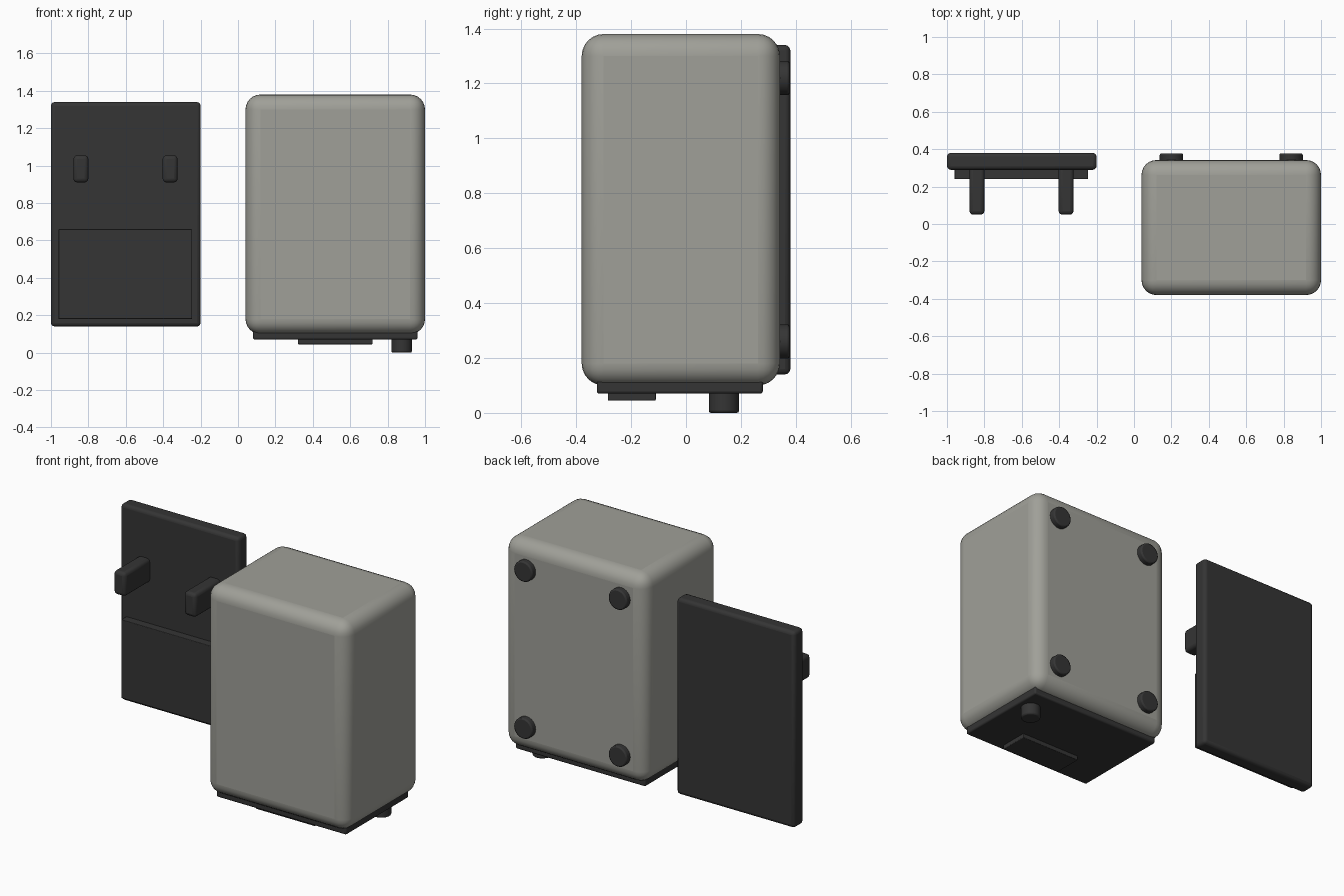
import bpy
import math
from mathutils import Vector

old = bpy.data.objects.get("Cube")
if old:
    bpy.data.objects.remove(old, do_unlink=True)


def material(name, rgb):
    mat = bpy.data.materials.new(name)
    mat.use_nodes = True
    color = (*rgb, 1.0)
    mat.diffuse_color = color
    mat.node_tree.nodes["Principled BSDF"].inputs["Base Color"].default_value = color
    return mat


GREY = material("warm grey", (0.35, 0.35, 0.315))
BLACK = material("charcoal", (0.035, 0.035, 0.035))


def finish(obj, name, mat, bevel, segments):
    obj.name = name
    obj.data.materials.append(mat)
    mod = obj.modifiers.new("Rounded edges", "BEVEL")
    mod.width = bevel
    mod.segments = segments
    mod.limit_method = "ANGLE"
    bpy.ops.object.shade_smooth_by_angle(angle=math.radians(40))


def box(name, low, high, mat, bevel, segments=3):
    low, high = Vector(low), Vector(high)
    bpy.ops.mesh.primitive_cube_add(size=1, location=(low + high) / 2)
    obj = bpy.context.object
    obj.scale = high - low
    bpy.ops.object.transform_apply(location=False, rotation=False, scale=True)
    finish(obj, name, mat, bevel, segments)


def disc(name, center, radius, depth, mat, tilt=0.0):
    bpy.ops.mesh.primitive_cylinder_add(vertices=32, radius=radius, depth=depth,
                                        location=center, rotation=(tilt, 0, 0))
    finish(bpy.context.object, name, mat, 0.008, 2)


# Rounded main housing
box("housing", (0.04, -0.38, 0.10), (1.0, 0.342, 1.38), GREY, 0.08, 6)

# Underside: base plate, recess cover and round connector
box("base_plate", (0.08, -0.325, 0.07), (0.96, 0.28, 0.13), BLACK, 0.01)
box("base_cover", (0.32, -0.285, 0.045), (0.72, -0.11, 0.08), BLACK, 0.004)
disc("base_connector", (0.875, 0.138, 0.05), 0.055, 0.1, BLACK)

# Four round pads on the back of the housing
for side, x in (("right", 0.2), ("left", 0.84)):
    for level, z in (("lower", 0.26), ("upper", 1.22)):
        disc(f"{level}_{side}_pad", (x, 0.355, z), 0.0625, 0.045, BLACK, math.pi / 2)

# Separate wall bracket with a raised lower panel and two hooks
box("bracket_plate", (-1.0, 0.29, 0.14), (-0.2, 0.38, 1.34), BLACK, 0.02)
box("bracket_panel", (-0.96, 0.24, 0.18), (-0.245, 0.3, 0.66), BLACK, 0.004)
for side, x in (("right", -0.84), ("left", -0.363)):
    box(f"{side}_hook", (x - 0.04, 0.05, 0.91), (x + 0.04, 0.31, 1.055), BLACK, 0.02)
